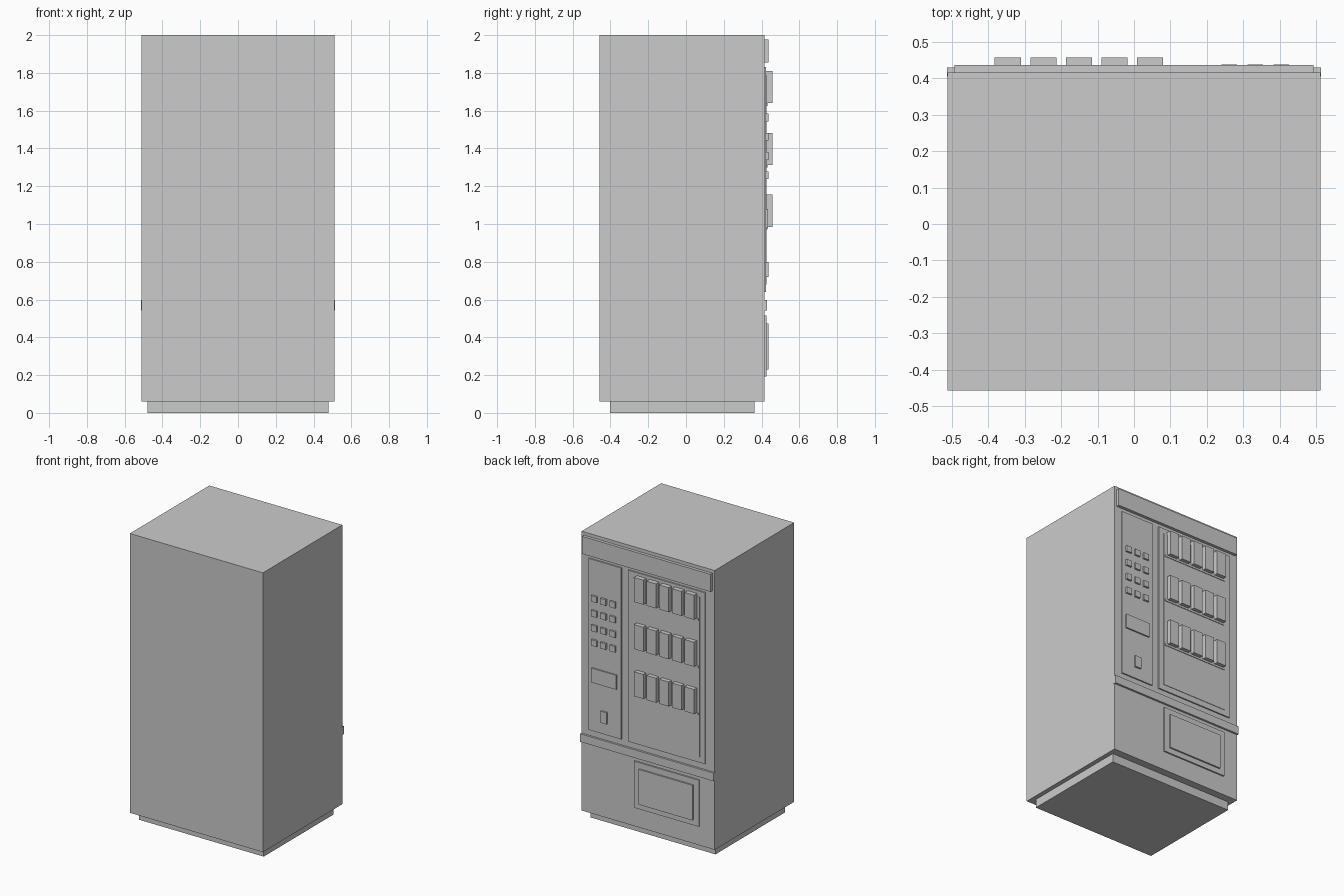
import bpy

if "Cube" in bpy.data.objects:
    bpy.data.objects.remove(bpy.data.objects["Cube"])

# single flat grey
grey = bpy.data.materials.new("light_grey")
grey.diffuse_color = (0.6, 0.6, 0.6, 1)
grey.use_nodes = True
grey.node_tree.nodes["Principled BSDF"].inputs["Base Color"].default_value = grey.diffuse_color

FACE = 0.415   # y of the cabinet's detailed face


def box(name, x, y, z):
    """Axis-aligned box from (min, max) ranges."""
    verts = [(a, b, c) for a in x for b in y for c in z]
    faces = [(0, 1, 3, 2), (4, 6, 7, 5), (0, 4, 5, 1),
             (2, 3, 7, 6), (0, 2, 6, 4), (1, 5, 7, 3)]
    mesh = bpy.data.meshes.new(name)
    mesh.from_pydata(verts, [], faces)
    mesh.materials.append(grey)
    obj = bpy.data.objects.new(name, mesh)
    bpy.context.collection.objects.link(obj)
    return obj


def plate(name, x, z, front, back=FACE - 0.003):
    """Panel fixed on the detailed face, slightly sunk into it."""
    return box(name, x, (back, front), z)


# cabinet and recessed plinth
box("cabinet", (-0.511, 0.511), (-0.457, FACE), (0.06, 2.0))
box("plinth", (-0.48, 0.48), (-0.403, 0.362), (0.0, 0.062))

# header sign panel and middle trim rail
plate("header_panel", (-0.493, 0.493), (1.855, 1.977), 0.436)
plate("trim_rail", (-0.513, 0.513), (0.542, 0.598), 0.429, 0.405)

# display window
plate("window_frame", (-0.441, 0.148), (0.64, 1.83), 0.424)
plate("window_glass", (-0.403, 0.11), (0.68, 1.79), 0.427)

# products on three shelves
for r, bottom in enumerate((1.64, 1.313, 0.985)):
    plate(f"shelf_{r + 1}", (-0.395, 0.1), (bottom - 0.014, bottom), 0.431)
    for c in range(5):
        left = -0.382 + c * 0.0975
        plate(f"product_{r + 1}_{c + 1}", (left, left + 0.072),
              (bottom, bottom + 0.17), 0.457)

# control panel with keypad, screen and coin slot
plate("control_panel", (0.202, 0.454), (0.64, 1.83), 0.424)
for r in range(4):
    for c in range(3):
        x, z = 0.24 + c * 0.0715, 1.543 - r * 0.102
        plate(f"key_{r + 1}_{c + 1}", (x, x + 0.042), (z, z + 0.042), 0.437)
plate("screen", (0.233, 0.425), (0.98, 1.08), 0.434)
plate("coin_slot", (0.305, 0.353), (0.72, 0.80), 0.436)

# pickup tray
plate("tray_frame", (-0.396, 0.102), (0.193, 0.516), 0.425)
plate("tray_flap", (-0.354, 0.06), (0.23, 0.474), 0.436)
